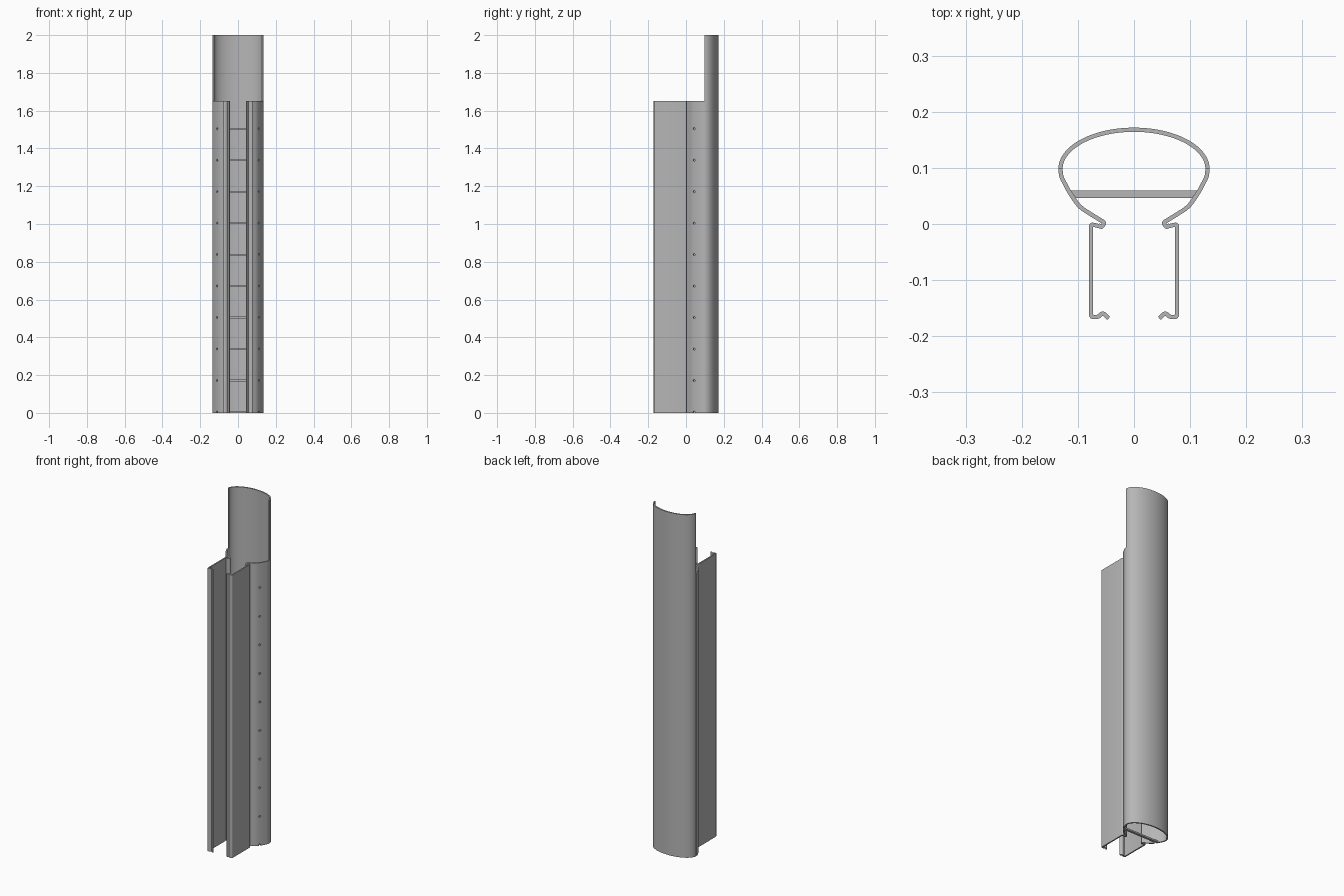
import bpy, bmesh, math
from mathutils import Vector, Matrix

if "Cube" in bpy.data.objects:
    bpy.data.objects.remove(bpy.data.objects["Cube"])

FULL, CUT = 2.0, 1.65        # back shell height, front channel height
WALL = 0.0075
RUNGS, STEP, RUNG_H = 10, 1 / 6, 0.009

metal = bpy.data.materials.new("plain grey metal")
metal.use_nodes = True
metal.diffuse_color = (0.47, 0.47, 0.47, 1)
metal.node_tree.nodes["Principled BSDF"].inputs["Base Color"].default_value = (0.47, 0.47, 0.47, 1)


def finish(bm, name, smooth=True):
    bmesh.ops.recalc_face_normals(bm, faces=bm.faces)
    mesh = bpy.data.meshes.new(name)
    bm.to_mesh(mesh)
    bm.free()
    mesh.materials.append(metal)
    obj = bpy.data.objects.new(name, mesh)
    bpy.context.collection.objects.link(obj)
    if smooth:
        bpy.ops.object.select_all(action='DESELECT')
        obj.select_set(True)
        bpy.context.view_layer.objects.active = obj
        bpy.ops.object.shade_smooth_by_angle(angle=math.radians(35))
    return obj


def sheet(name, path, height):
    """Extrude a centreline path upward as a wall of even thickness."""
    pts = [Vector(p) for p in path]
    sides = ([], [])
    for i, p in enumerate(pts):
        a = (p - pts[i - 1]).normalized() if i else None
        b = (pts[i + 1] - p).normalized() if i < len(pts) - 1 else None
        a, b = a or b, b or a
        t = (a + b).normalized()
        n = Vector((-t.y, t.x)) * (WALL / 2 / max(t.dot(a), 0.6))
        sides[0].append(p + n)
        sides[1].append(p - n)
    bm = bmesh.new()
    rows = [[[bm.verts.new((p.x, p.y, z)) for p in s] for s in sides] for z in (0, height)]
    (l0, r0), (l1, r1) = rows
    for i in range(len(pts) - 1):
        for a, b in ((l0, l1), (r1, r0), (r0, l0), (l1, r1)):
            bm.faces.new((a[i], a[i + 1], b[i + 1], b[i]))
    for i in (0, -1):
        bm.faces.new((l0[i], l1[i], r1[i], r0[i]))
    return finish(bm, name)


def rounded(points, radius, steps=4):
    """Round each inner corner of a polyline."""
    pts = [Vector(p) for p in points]
    out = [pts[0]]
    for a, p, b in zip(pts, pts[1:], pts[2:]):
        r = min(radius, (a - p).length * 0.48, (b - p).length * 0.48)
        s, e = p + (a - p).normalized() * r, p + (b - p).normalized() * r
        for k in range(steps + 1):
            t = k / steps
            out.append(s * (1 - t) ** 2 + p * 2 * t * (1 - t) + e * t * t)
    return out + [pts[-1]]


# Tall half-oval back shell
arc = [(0.131 * math.cos(math.pi * i / 64), 0.098 + 0.070 * math.sin(math.pi * i / 64))
       for i in range(65)]
sheet("back_shell", arc, FULL)

# Lower flank, joint hook and slide rail, as bent sheets on each side
flank = [(0.131, 0.098), (0.130, 0.085), (0.115, 0.056), (0.097, 0.030),
         (0.052, 0.002), (0.058, -0.006), (0.064, -0.002)]
rail = [(0.062, -0.004), (0.069, -0.002), (0.0765, -0.001), (0.0765, -0.166),
        (0.064, -0.166), (0.056, -0.158), (0.045, -0.168)]
axis = Vector((0.83, -0.56, 0))
for side, s in (("left", 1), ("right", -1)):
    wing = sheet(side + "_flank", [(s * p.x, p.y) for p in rounded(flank, 0.012)], CUT)
    sheet(side + "_rail", [(s * p.x, p.y) for p in rounded(rail, 0.005)], CUT)

    # Screw holes level with every rung
    d = Vector((s * axis.x, axis.y, 0))
    bm = bmesh.new()
    for i in range(RUNGS):
        spot = Matrix.Translation((s * 0.1075, 0.045, i * STEP + RUNG_H / 2))
        bmesh.ops.create_cone(bm, cap_ends=True, segments=12, radius1=0.006, radius2=0.006,
                              depth=0.03, matrix=spot @ d.to_track_quat('Z', 'Y').to_matrix().to_4x4())
    cutter = finish(bm, "hole_cutter", False)
    cutter.hide_render = True
    mod = wing.modifiers.new("holes", 'BOOLEAN')
    mod.operation, mod.solver, mod.object = 'DIFFERENCE', 'EXACT', cutter
    bpy.context.view_layer.objects.active = wing
    bpy.ops.object.modifier_apply(modifier=mod.name)
    bpy.data.objects.remove(cutter)

# Thin cross rungs between the flanks
for i in range(RUNGS):
    bm = bmesh.new()
    outline = [(-0.113, 0.060), (0.113, 0.060), (0.103, 0.046), (-0.103, 0.046)]
    face = bm.faces.new([bm.verts.new((x, y, i * STEP)) for x, y in outline])
    top = bmesh.ops.extrude_face_region(bm, geom=[face])["geom"]
    bmesh.ops.translate(bm, vec=(0, 0, RUNG_H),
                        verts=[v for v in top if isinstance(v, bmesh.types.BMVert)])
    finish(bm, f"rung_{i + 1}", False)
